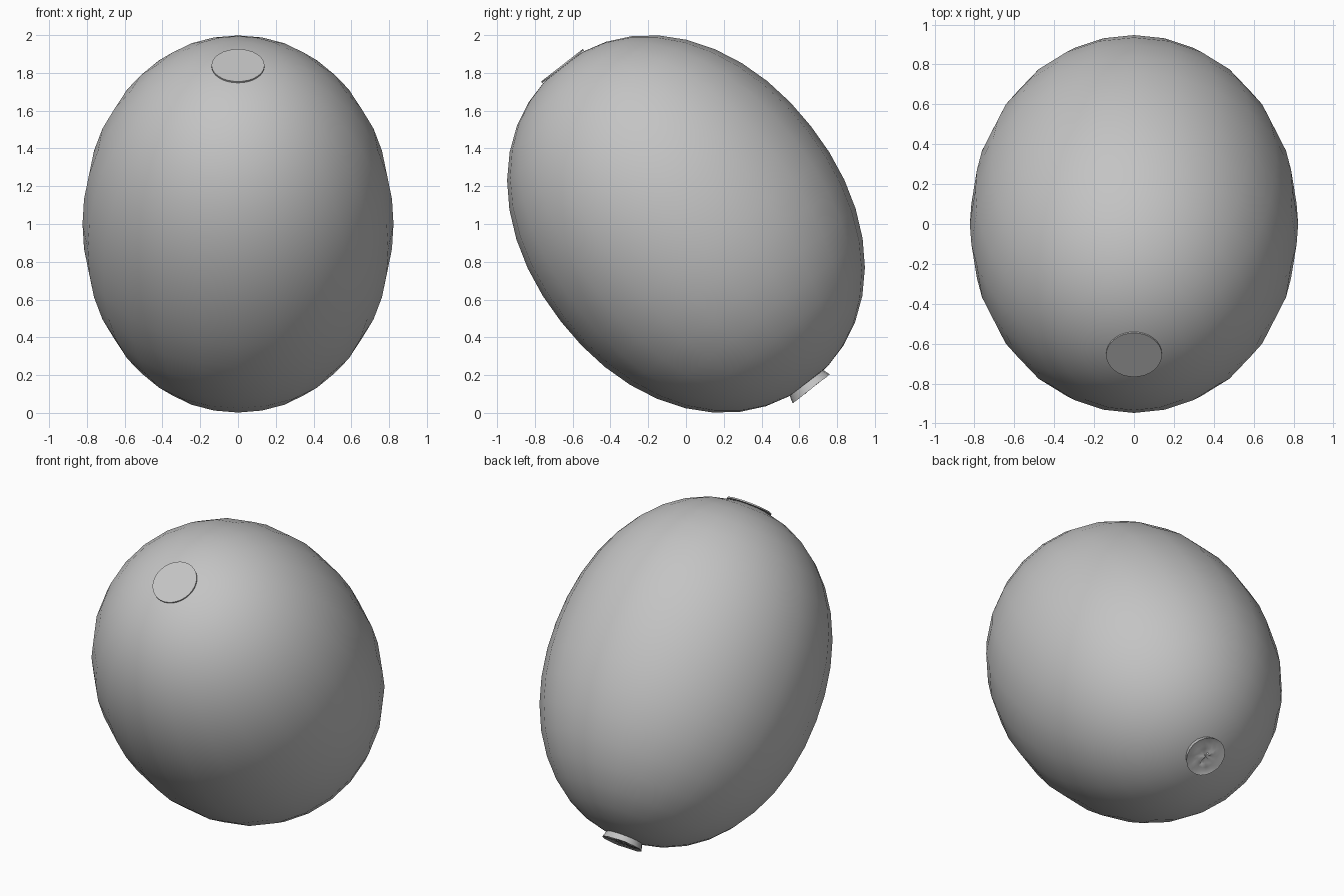
import bpy, bmesh, math, random
from mathutils import Matrix, Vector

random.seed(4)
cube = bpy.data.objects.get("Cube")
if cube:
    bpy.data.objects.remove(cube)

RADIUS, HALF_LENGTH, FULLNESS = 0.84, 1.065, 2.1
TILT = Matrix.Translation((0, 0, 1)) @ Matrix.Rotation(math.radians(38), 4, 'X')

grey = bpy.data.materials.new("plain_grey")
grey.use_nodes = True
grey.diffuse_color = (0.55, 0.55, 0.55, 1)
for node in grey.node_tree.nodes:
    if node.type == 'BSDF_PRINCIPLED':
        node.inputs["Base Color"].default_value = grey.diffuse_color


def add_part(name, bm, angle):
    """Turn a bmesh built along z into a tilted, shaded object."""
    bmesh.ops.recalc_face_normals(bm, faces=bm.faces)
    bm.transform(TILT)
    mesh = bpy.data.meshes.new(name)
    bm.to_mesh(mesh)
    bm.free()
    mesh.materials.append(grey)
    obj = bpy.data.objects.new(name, mesh)
    bpy.context.collection.objects.link(obj)
    bpy.ops.object.select_all(action='DESELECT')
    obj.select_set(True)
    bpy.context.view_layer.objects.active = obj
    bpy.ops.object.shade_smooth_by_angle(angle=math.radians(angle))
    return obj


# Body: sphere filled out slightly towards its ends, then stretched
bm = bmesh.new()
bmesh.ops.create_uvsphere(bm, u_segments=24, v_segments=20, radius=1)
for v in bm.verts:
    r = math.hypot(v.co.x, v.co.y)
    v.co /= (r ** FULLNESS + abs(v.co.z) ** FULLNESS) ** (1 / FULLNESS)
    v.co = Vector((v.co.x * RADIUS * 0.98, v.co.y * RADIUS, v.co.z * HALF_LENGTH))
add_part("body", bm, 40)

# Flat round spot on the upper end
bm = bmesh.new()
bmesh.ops.create_cone(bm, cap_ends=True, segments=32, radius1=0.14, radius2=0.14,
                      depth=0.009, matrix=Matrix.Translation((0, 0, 1.062)))
add_part("end_spot", bm, 30)

# Stem scar: short flared plug with a crumpled outer face
bm = bmesh.new()
bmesh.ops.create_cone(bm, cap_ends=True, cap_tris=True, segments=20, radius1=0.125,
                      radius2=0.11, depth=0.045,
                      matrix=Matrix.Translation((0, -0.015, -1.073)))
outer = min(v.co.z for v in bm.verts)
spokes = [e for e in bm.edges if all(v.co.z < outer + 0.001 for v in e.verts)
          and not e.is_boundary
          and min(math.hypot(v.co.x, v.co.y + 0.015) for v in e.verts) < 0.01]
bmesh.ops.subdivide_edges(bm, edges=spokes, cuts=4, use_grid_fill=True)
for v in bm.verts:
    away = math.hypot(v.co.x, v.co.y + 0.015)
    if v.co.z < outer + 0.001 and away < 0.11:
        v.co.z += random.uniform(0, 0.012)
    elif away > 0.11:
        v.co.z += random.uniform(-0.002, 0.002)
add_part("stem_scar", bm, 40)
